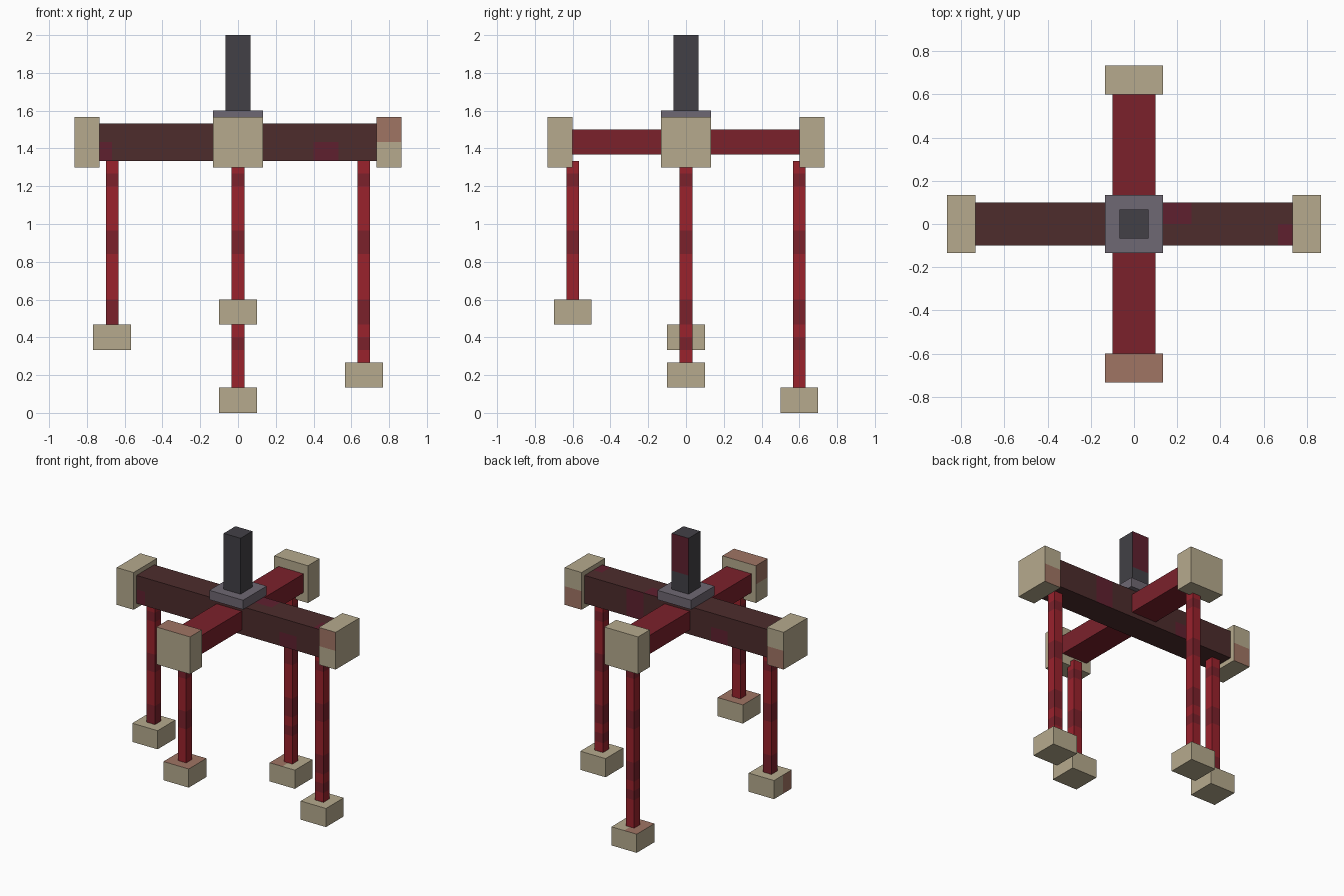
import bpy, bmesh
from mathutils import Vector

cube = bpy.data.objects.get("Cube")
if cube:
    bpy.data.objects.remove(cube, do_unlink=True)

U = 1 / 15  # modelling unit: every part sits on this grid


def material(name, hexcode):
    srgb = [int(hexcode[i:i + 2], 16) / 255 for i in (0, 2, 4)]
    rgb = [c / 12.92 if c <= 0.04045 else ((c + 0.055) / 1.055) ** 2.4 for c in srgb]
    m = bpy.data.materials.new(name)
    m.use_nodes = True
    m.diffuse_color = (*rgb, 1)
    m.node_tree.nodes["Principled BSDF"].inputs["Base Color"].default_value = (*rgb, 1)
    return m


TAN = material("tan", "b6aa8d")
PINK = material("dusty pink", "a07564")
BROWN = material("dark brown", "4d2c2c")
RED = material("bright red", "9a222c")
DEEP = material("deep red", "7b212b")
WINE = material("wine", "5f202f")
GREY = material("grey", "6f6873")
CHARCOAL = material("charcoal", "424046")

AXES = [Vector((1, 0, 0)), Vector((0, 1, 0)), Vector((0, 0, 1))]
SIDES = {"left": AXES[0], "right": -AXES[0], "back": AXES[1],
         "front": -AXES[1], "top": AXES[2]}


def box(name, centre, half, z, mat, patches=()):
    """Box in grid units; patches are (side, x range, y range, z range, material),
    with None for the full extent or for every side."""
    spans = [(centre[0] - half[0], centre[0] + half[0]),
             (centre[1] - half[1], centre[1] + half[1]), z]
    bm = bmesh.new()
    bmesh.ops.create_cube(bm, size=1)
    for v in bm.verts:
        v.co = [(a + b) / 2 + c * (b - a) for (a, b), c in zip(spans, v.co)]
    # cut along the patch borders
    for patch in patches:
        for axis, limits in zip(AXES, patch[1:4]):
            for cut in limits or ():
                bmesh.ops.bisect_plane(bm, geom=bm.verts[:] + bm.edges[:] + bm.faces[:],
                                       plane_co=axis * cut, plane_no=axis)
    bm.normal_update()
    mats = [mat]
    for side, *limits, colour in patches:
        if colour not in mats:
            mats.append(colour)
        for f in bm.faces:
            mid = f.calc_center_median()
            facing = side is None or f.normal.dot(SIDES[side]) > 0.9
            if facing and all(r is None or r[0] < c < r[1] for r, c in zip(limits, mid)):
                f.material_index = mats.index(colour)
    for v in bm.verts:
        v.co *= U
    mesh = bpy.data.meshes.new(name)
    bm.to_mesh(mesh)
    bm.free()
    for m in mats:
        mesh.materials.append(m)
    ob = bpy.data.objects.new(name, mesh)
    bpy.context.collection.objects.link(ob)
    return ob


# Crossed beams
box("wide_beam", (0, 0), (11, 1.5), (20, 23), BROWN, [
    ("front", (6, 8), None, (20, 21.5), WINE),
    ("front", (-11, -10), None, (20, 21.5), WINE),
    ("top", (2, 4), (0, 1.5), None, WINE),
    ("top", (10, 11), (-1.5, 0), None, WINE),
    ("back", (4, 6), None, None, WINE),
    ("back", (-6, -4), None, (20, 21.5), WINE)])
box("cross_beam", (0, 0), (1.5, 9), (20.5, 22.5), DEEP)

# Centre mount and post
box("mount_plate", (0, 0), (2, 2), (23, 24), GREY)
box("post", (0, 0), (1, 1), (24, 30), CHARCOAL, [("back", None, None, (26, 30), WINE)])

# Beam end caps
LOW, HIGH = (19.5, 21.5), (21.5, 23.5)
low_back = ("back", None, None, LOW, PINK)
caps = {
    "left": ((12, 0), (1, 2), [("front", None, None, HIGH, PINK), low_back]),
    "right": ((-12, 0), (1, 2), [low_back]),
    "front": ((0, -10), (2, 1), [("top", None, None, None, PINK),
                                 ("right", None, None, HIGH, PINK)]),
    "back": ((0, 10), (2, 1), []),
}
for side, (centre, half, patches) in caps.items():
    box(side + "_end_cap", centre, half, (19.5, 23.5), TAN, patches)

# Banded hangers, each with a weight at its own height
bands = [(None, None, None, r, DEEP) for r in ((18, 19), (12.6, 14.5), (7, 9), (5, 6))]
hangers = {
    "left": ((10, 0), 4, []),
    "right": ((-10, 0), 7, [("right", None, (-1.5, 0), None, PINK)]),
    "front": ((0, -9), 9, [("top", None, None, None, PINK)]),
    "back": ((0, 9), 2, [("top", (-1.5, 0), None, None, PINK)]),
}
for side, (centre, bottom, patches) in hangers.items():
    box(side + "_hanger", centre, (0.5, 0.5), (bottom, 20), RED, bands)
    box(side + "_weight", centre, (1.5, 1.5), (bottom - 2, bottom), TAN, patches)
